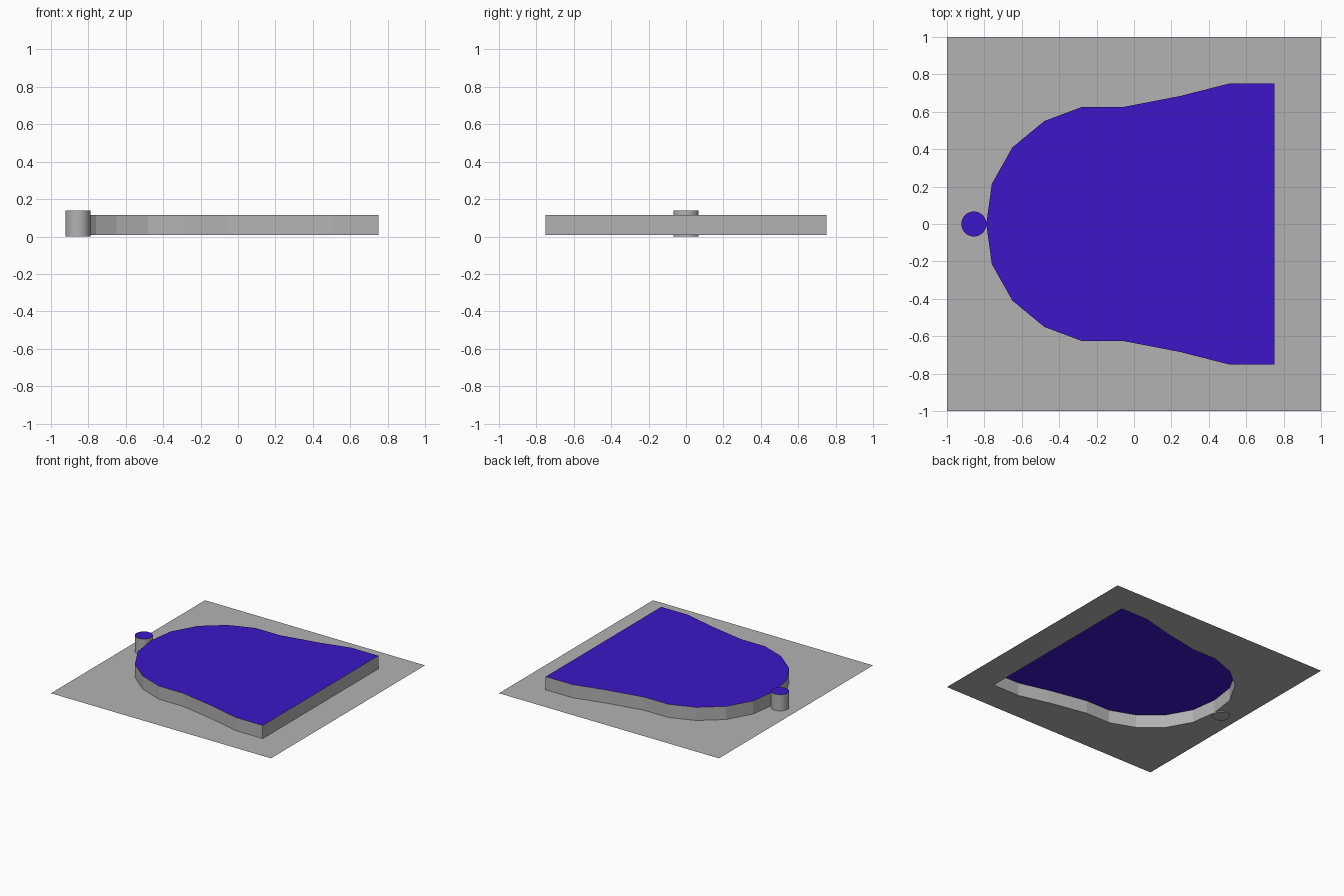
import bpy, bmesh

if "Cube" in bpy.data.objects:
    bpy.data.objects.remove(bpy.data.objects["Cube"])

BASE_Z, BODY_TOP, PEG_TOP = 0.007, 0.115, 0.14

blue = bpy.data.materials.new("blue")
blue.diffuse_color = (0.045, 0.008, 0.57, 1)
blue.use_nodes = True
blue.node_tree.nodes["Principled BSDF"].inputs["Base Color"].default_value = blue.diffuse_color
grey = bpy.data.materials.new("grey")
grey.diffuse_color = (0.45, 0.45, 0.45, 1)
grey.use_nodes = True
grey.node_tree.nodes["Principled BSDF"].inputs["Base Color"].default_value = grey.diffuse_color

# Half outline of the raised body, from the straight end to the rounded nose
half = [(0.75, 0.75), (0.505, 0.75), (0.25, 0.685), (-0.06, 0.625), (-0.28, 0.625),
        (-0.48, 0.55), (-0.65, 0.41), (-0.76, 0.215), (-0.79, 0)]
outline = half + [(x, -y) for x, y in half[-2::-1]]


def finish(bm, name, blue_top=True):
    """Turn a bmesh into an object with blue upward faces."""
    bm.normal_update()
    if blue_top:
        for f in bm.faces:
            f.material_index = int(f.normal.z > 0.9)
    mesh = bpy.data.meshes.new(name)
    bm.to_mesh(mesh)
    bm.free()
    mesh.materials.append(grey)
    mesh.materials.append(blue)
    obj = bpy.data.objects.new(name, mesh)
    bpy.context.collection.objects.link(obj)
    return obj


def prism(name, points, z0, z1, bottom):
    """Upright prism over an anticlockwise outline."""
    bm = bmesh.new()
    low = [bm.verts.new((x, y, z0)) for x, y in points]
    top = [bm.verts.new((x, y, z1)) for x, y in points]
    n = len(points)
    for i in range(n):
        j = (i + 1) % n
        bm.faces.new((low[i], low[j], top[j], top[i]))
    bm.faces.new(top)
    if bottom:
        bm.faces.new(low[::-1])
    return finish(bm, name)


# Raised body: hollow, open underneath
prism("raised_body", outline, BASE_Z, BODY_TOP, False)

# Flat base sheet with the body outline cut out, as two mirrored halves
bm = bmesh.new()
ring = [(0.75, 0)] + half + [(-1, 0), (-1, 1), (1, 1), (1, 0)]
for s in (1, -1):
    face = bm.faces.new([bm.verts.new((x, s * y, BASE_Z)) for x, y in ring])
    face.normal_update()
    if face.normal.z < 0:
        face.normal_flip()
bmesh.ops.remove_doubles(bm, verts=bm.verts, dist=1e-5)
finish(bm, "base_sheet", False)

# Round peg at the nose
bm = bmesh.new()
bmesh.ops.create_cone(bm, cap_ends=True, segments=32, radius1=0.067, radius2=0.067,
                      depth=PEG_TOP)
bmesh.ops.translate(bm, verts=bm.verts, vec=(-0.856, 0, PEG_TOP / 2))
peg = finish(bm, "peg")
bpy.context.view_layer.objects.active = peg
peg.select_set(True)
bpy.ops.object.shade_smooth_by_angle()
